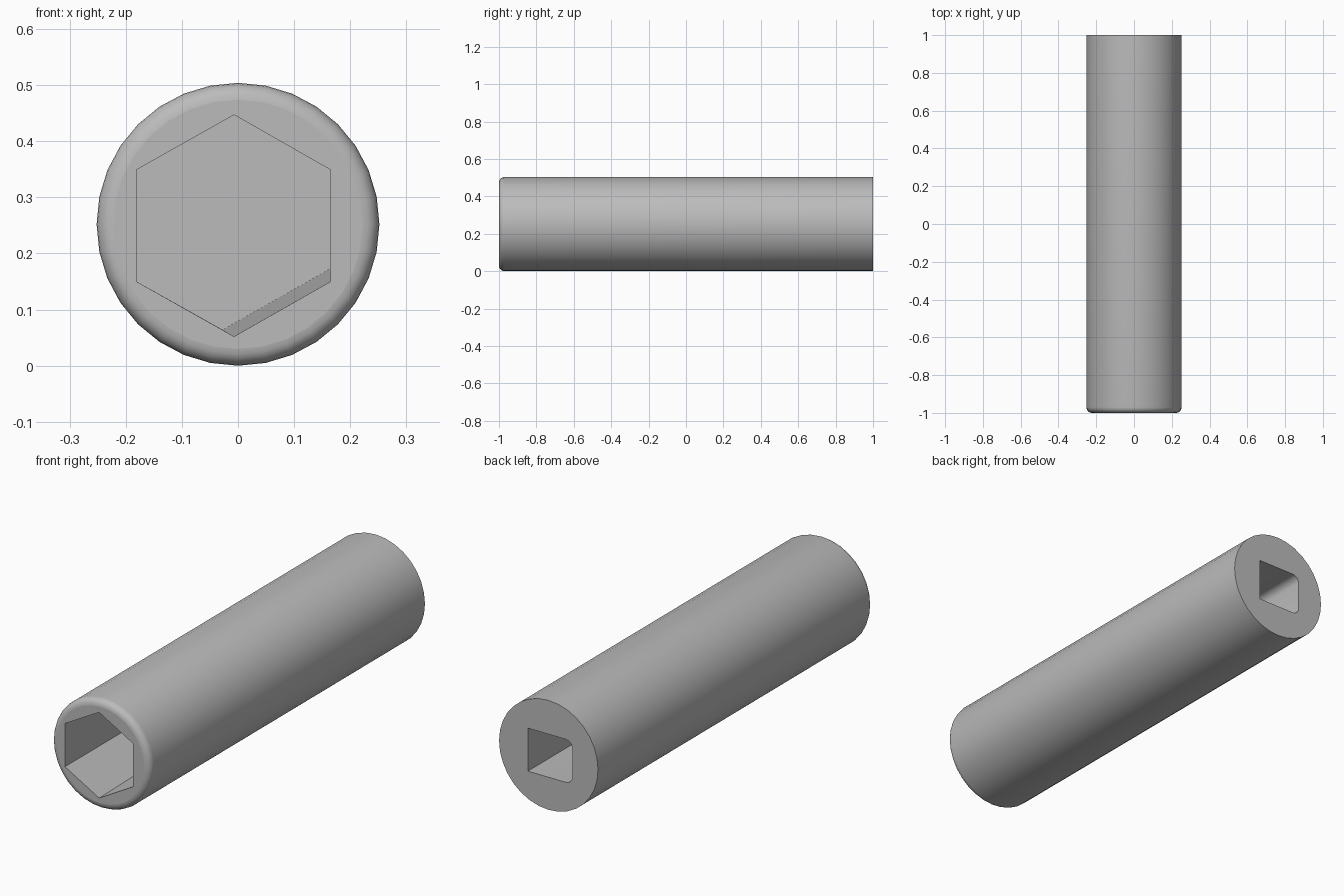
import bpy, bmesh
from math import sin, cos, pi, radians

cube = bpy.data.objects.get("Cube")
if cube:
    bpy.data.objects.remove(cube, do_unlink=True)

steel = bpy.data.materials.new("grey_steel")
steel.use_nodes = True
COLOUR = (0.5, 0.5, 0.5, 1)
steel.diffuse_color = COLOUR
steel.node_tree.nodes["Principled BSDF"].inputs["Base Color"].default_value = COLOUR

R, RIM, SIDES = 0.252, 0.03, 32
bm = bmesh.new()


def ring(points, y):
    """Closed loop of x, z points at depth y."""
    return [bm.verts.new((x, y, z)) for x, z in points]


def circle(r):
    return [(r * sin(2 * pi * i / SIDES), R + r * cos(2 * pi * i / SIDES)) for i in range(SIDES)]


def bridge(a, b):
    n = len(a)
    for i in range(n):
        j = (i + 1) % n
        bm.faces.new((a[i], a[j], b[j], b[i])).smooth = True


def loop_edges(loop):
    return [bm.edges.get((v, loop[i - 1])) for i, v in enumerate(loop)]


def end_cap(outer, inner, direction):
    """Flat end face with an opening in it."""
    bmesh.ops.triangle_fill(bm, edges=loop_edges(outer) + loop_edges(inner),
                            use_beauty=True, normal=(0, direction, 0))


# Outer barrel with a rounded front rim
rings = []
for i in range(6):
    a = i / 5 * pi / 2
    rings.append(ring(circle(R - RIM * (1 - sin(a))), -1 + RIM * (1 - cos(a))))
rings.append(ring(circle(R), 1))
for a, b in zip(rings, rings[1:]):
    bridge(a, b)

# Hexagonal socket, with one wall leaning inward
LEFT, MID, RIGHT = -0.181, -0.007, 0.165
upper = [(MID, 0.447), (LEFT, 0.349), (LEFT, 0.15)]
hex_front = ring(upper + [(MID, 0.052), (RIGHT, 0.15), (RIGHT, 0.349)], -1)
hex_floor = ring(upper + [(-0.027, 0.064), (RIGHT, 0.173), (RIGHT, 0.349)], 0.2)
bridge(hex_front, hex_floor)
bm.faces.new(hex_floor)

# Square drive hole, rounded along one side
X0, X1, Z0, Z1, C = -0.122, 0.105, 0.15, 0.348, 0.035
square = [(X1, Z0), (X1, Z1)]
for cz, start in ((Z1 - C, pi / 2), (Z0 + C, pi)):
    for i in range(6):
        a = start + i / 5 * pi / 2
        square.append((X0 + C + C * cos(a), cz + C * sin(a)))
drive_back = ring(square, 1)
drive_floor = ring(square, 0.55)
bridge(drive_back, drive_floor)
bm.faces.new(drive_floor)

end_cap(rings[0], hex_front, -1)
end_cap(rings[-1], drive_back, 1)

# Outward normals, and sharp edges where the surface turns
bmesh.ops.recalc_face_normals(bm, faces=bm.faces[:])
for e in bm.edges:
    e.smooth = e.calc_face_angle(0) < radians(30)

mesh = bpy.data.meshes.new("socket_body")
bm.to_mesh(mesh)
bm.free()
mesh.materials.append(steel)
body = bpy.data.objects.new("socket_body", mesh)
bpy.context.collection.objects.link(body)
